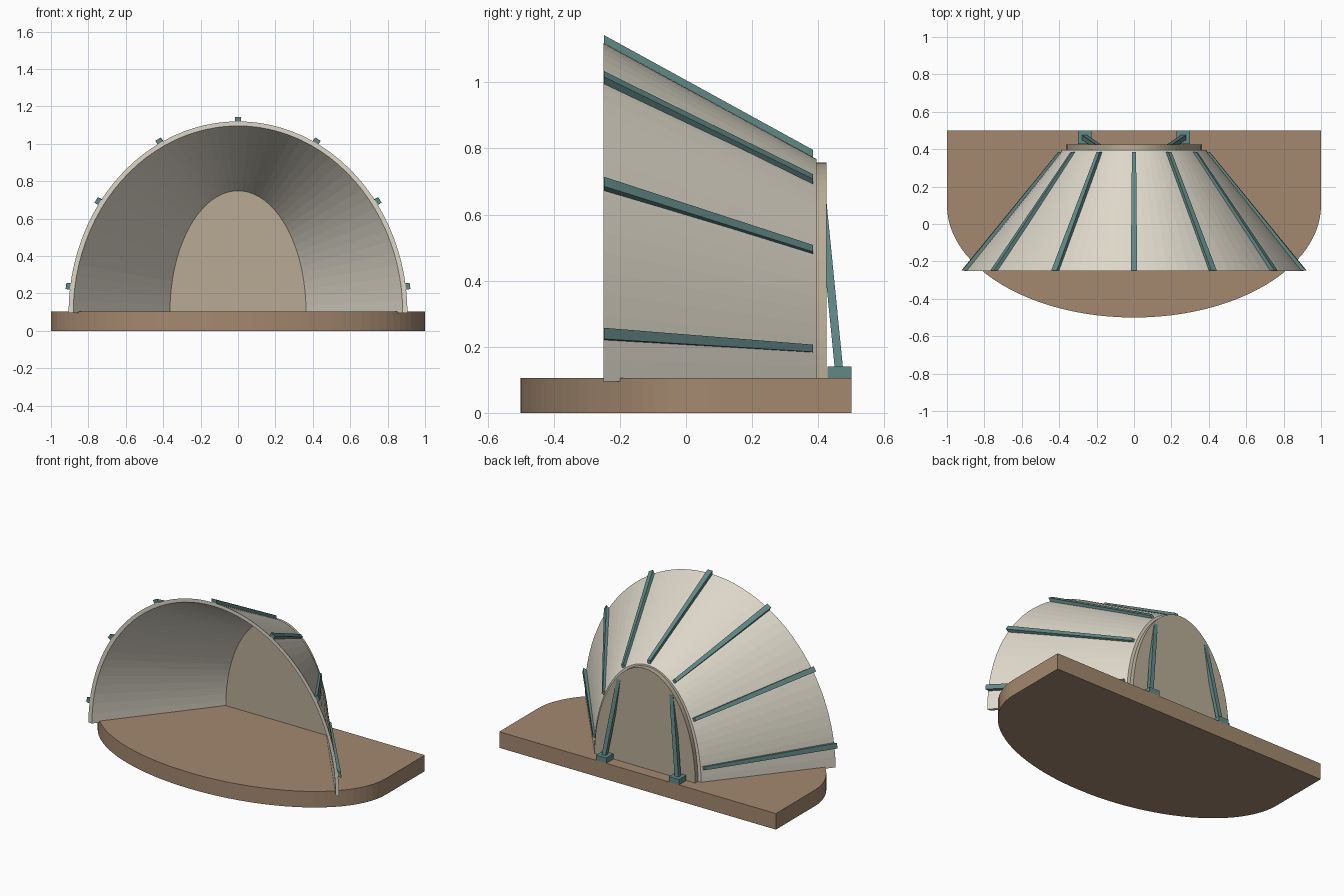
import bpy, bmesh
from math import sin, cos, pi, radians
from mathutils import Vector

cube = bpy.data.objects.get("Cube")
if cube:
    bpy.data.objects.remove(cube)


def material(name, rgb):
    m = bpy.data.materials.new(name)
    m.use_nodes = True
    m.diffuse_color = (*rgb, 1)
    m.node_tree.nodes["Principled BSDF"].inputs["Base Color"].default_value = (*rgb, 1)
    return m


CREAM = material("cream shell", (0.72, 0.68, 0.58))
WOOD = material("brown deck", (0.37, 0.25, 0.16))
TAN = material("tan wall", (0.48, 0.41, 0.30))
TEAL = material("teal steel", (0.12, 0.25, 0.24))

DECK = 0.105     # deck height
SPRING = 0.095   # height where the arches start
SEGS = 48


def loft(name, rings, mat, closed=False):
    """Join equal rings of points; cap both ends, or close the loop of rings."""
    bm = bmesh.new()
    rows = [[bm.verts.new(p) for p in ring] for ring in rings]
    n = len(rows[0])
    for a, b in zip(rows, rows[1:]):
        for i in range(n):
            j = (i + 1) % n
            bm.faces.new((a[i], a[j], b[j], b[i]))
    bm.faces.new(rows[0])
    bm.faces.new(rows[-1])
    bmesh.ops.recalc_face_normals(bm, faces=bm.faces)
    mesh = bpy.data.meshes.new(name)
    bm.to_mesh(mesh)
    bm.free()
    mesh.materials.append(mat)
    obj = bpy.data.objects.new(name, mesh)
    bpy.context.collection.objects.link(obj)
    return obj


def arch_point(rx, top, y, a):
    return Vector((rx * cos(a), y, SPRING + (top - SPRING) * sin(a)))


def arch(rx, top, y):
    return [arch_point(rx, top, y, pi * i / SEGS) for i in range(SEGS + 1)]


def box(name, center, size, mat):
    c, (sx, sy, sz) = Vector(center), [s / 2 for s in size]
    ring = [(-sx, -sy), (sx, -sy), (sx, sy), (-sx, sy)]
    return loft(name, [[c + Vector((x, y, z)) for x, y in ring] for z in (-sz, sz)], mat)


# Deck: square back corners and an elliptical front
outline = [(1, 0.5), (-1, 0.5)]
outline += [(-cos(pi * i / SEGS), 0.1 - 0.6 * sin(pi * i / SEGS)) for i in range(SEGS + 1)]
loft("deck", [[(x, y, z) for x, y in outline] for z in (0, DECK)], WOOD)

# Shell: sections run around the arch, each a sloped strip with thickness
FRONT, BACK = (0.906, 1.12, -0.25), (0.386, 0.768, 0.395)
corners = [FRONT, BACK, (0.363, 0.748, 0.395), (0.881, 1.096, -0.25)]
loft("shell", [[arch_point(*c, pi * i / SEGS) for c in corners]
               for i in range(SEGS + 1)], CREAM)

# Rear wall
loft("rear_wall", [arch(0.364, 0.757, y) for y in (0.393, 0.425)], TAN)

# Ribs along the outside of the shell, tapering to the back
for k in range(7):
    a = radians(8 + k * 164 / 6)
    rings = []
    for (rx, top, _), y, width in ((FRONT, -0.248, 0.034), (BACK, 0.384, 0.022)):
        rz = top - SPRING
        p = arch_point(rx, top, y, a)
        p.z += 0.005 * (y > 0)
        out = Vector((cos(a) / rx, 0, sin(a) / rz)).normalized()
        side = Vector((-out.z, 0, out.x)) * width / 2
        low, high = p - out * 0.008, p + out * 0.023
        rings.append([low - side, low + side, high + side, high - side])
    loft(f"rib_{k + 1}", rings, TEAL)

# Rear braces with foot blocks
for s, label in ((1, "left"), (-1, "right")):
    box(f"{label}_brace_foot", (s * 0.263, 0.464, 0.122), (0.074, 0.072, 0.036), TEAL)
    rings = []
    for x, y, z in ((0.265, 0.463, 0.13), (0.19, 0.413, 0.635)):
        rings.append([(s * x + dx * 0.014, y + dy * 0.0125, z)
                      for dx, dy in ((-1, -1), (1, -1), (1, 1), (-1, 1))])
    loft(f"{label}_brace", rings, TEAL)
